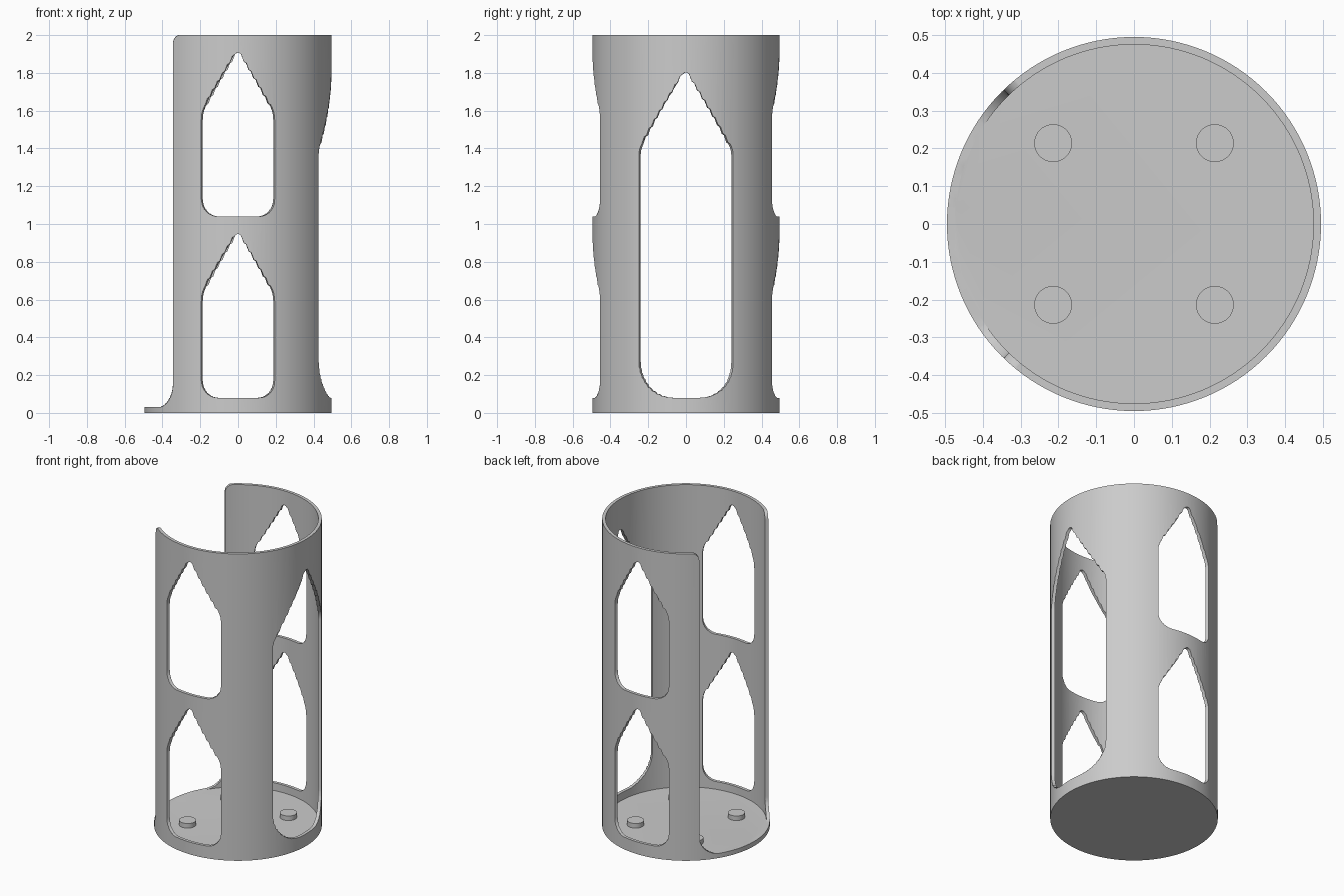
import bpy, bmesh, math
from mathutils import Vector

OUTER, INNER, HEIGHT, FLOOR = 0.495, 0.475, 2.0, 0.03
SEGMENTS = 128

if "Cube" in bpy.data.objects:
    bpy.data.objects.remove(bpy.data.objects["Cube"], do_unlink=True)

grey = bpy.data.materials.new("plain grey")
grey.use_nodes = True
grey.diffuse_color = (0.6, 0.6, 0.6, 1)
grey.node_tree.nodes["Principled BSDF"].inputs["Base Color"].default_value = (0.6, 0.6, 0.6, 1)


def new_object(name, bm):
    bmesh.ops.recalc_face_normals(bm, faces=bm.faces)
    mesh = bpy.data.meshes.new(name)
    bm.to_mesh(mesh)
    bm.free()
    mesh.materials.append(grey)
    obj = bpy.data.objects.new(name, mesh)
    bpy.context.collection.objects.link(obj)
    return obj


def smooth(obj):
    bpy.ops.object.select_all(action="DESELECT")
    obj.select_set(True)
    bpy.context.view_layer.objects.active = obj
    bpy.ops.object.shade_smooth_by_angle(angle=math.radians(30))


def rounded(corners, steps=10):
    """Round each (arc, height, radius) corner of an outline."""
    points = []
    for i, (x, z, r) in enumerate(corners):
        p = Vector((x, z))
        a = (Vector(corners[i - 1][:2]) - p).normalized()
        b = (Vector(corners[(i + 1) % len(corners)][:2]) - p).normalized()
        if r == 0:
            points.append(p)
            continue
        half = a.angle(b) / 2
        centre = p + (a + b).normalized() * r / math.sin(half)
        reach = r / math.tan(half)
        start, end = p + a * reach - centre, p + b * reach - centre
        sweep = math.pi - 2 * half
        for k in range(steps + 1):
            t = k / steps
            points.append(centre + (start * math.sin((1 - t) * sweep)
                                    + end * math.sin(t * sweep)) / math.sin(sweep))
    return points


def subdivided(points, step=0.03):
    result = []
    for i, p in enumerate(points):
        q = points[(i + 1) % len(points)]
        n = max(1, math.ceil(abs(q.x - p.x) / step))
        result += [p.lerp(q, k / n) for k in range(n)]
    return result


def add_wrapped_cutter(bm, corners, facing):
    """Wrap an outline round the wall and extrude it radially."""
    outline = subdivided(rounded(corners))
    rings = []
    for radius in (0.3, 1.4):
        ring = []
        for p in outline:
            angle = facing + p.x / OUTER
            ring.append(bm.verts.new((radius * math.cos(angle), radius * math.sin(angle), p.y)))
        rings.append(ring)
        bm.faces.new(ring)
    low, high = rings
    for i in range(len(low)):
        j = (i + 1) % len(low)
        bm.faces.new((low[i], low[j], high[j], high[i]))


def window(half, bottom, shoulder, apex, corner, bend):
    return [(-half, bottom, corner), (half, bottom, corner), (half, shoulder, bend),
            (0, apex, 0.02), (-half, shoulder, bend)]


# Cup: tube wall with a solid floor
bm = bmesh.new()
rings = []
for radius, z in ((OUTER, 0), (OUTER, HEIGHT), (INNER, HEIGHT), (INNER, FLOOR)):
    rings.append([bm.verts.new((radius * math.cos(math.tau * i / SEGMENTS),
                                radius * math.sin(math.tau * i / SEGMENTS), z))
                  for i in range(SEGMENTS)])
for low, high in zip(rings, rings[1:]):
    for i in range(SEGMENTS):
        j = (i + 1) % SEGMENTS
        bm.faces.new((low[i], low[j], high[j], high[i]))
bm.faces.new(rings[0])
bm.faces.new(rings[-1])
holder = new_object("holder_wall", bm)

# Pointed windows at front, back and left; open slot on the right
bm = bmesh.new()
for facing in (-math.pi / 2, math.pi / 2):
    for base in (0.08, 1.04):
        add_wrapped_cutter(bm, window(0.2, base, base + 0.555, base + 0.885, 0.09, 0.15), facing)
add_wrapped_cutter(bm, window(0.262, 0.08, 1.395, 1.82, 0.19, 0.12), 0)
side, flare, top = 0.396, 0.55, HEIGHT + 0.001
add_wrapped_cutter(bm, [(-side, FLOOR, 0.12), (side, FLOOR, 0.12), (side, top, 0.05),
                        (flare, top, 0), (flare, 2.1, 0), (-flare, 2.1, 0),
                        (-flare, top, 0), (-side, top, 0.05)], math.pi)
cutter = new_object("opening_cutter", bm)
cutter.hide_render = True

cut = holder.modifiers.new("openings", "BOOLEAN")
cut.operation = "DIFFERENCE"
cut.solver = "EXACT"
cut.object = cutter
bpy.context.view_layer.objects.active = holder
bpy.ops.object.modifier_apply(modifier=cut.name)
bpy.data.objects.remove(cutter, do_unlink=True)
smooth(holder)

# Four low studs on the floor
for sx, x_name in ((1, "left"), (-1, "right")):
    for sy, y_name in ((-1, "front"), (1, "back")):
        bm = bmesh.new()
        bmesh.ops.create_cone(bm, cap_ends=True, segments=48, radius1=0.05, radius2=0.05, depth=0.03)
        bmesh.ops.translate(bm, verts=bm.verts, vec=(sx * 0.214, sy * 0.214, FLOOR + 0.015))
        smooth(new_object(f"floor_stud_{y_name}_{x_name}", bm))
